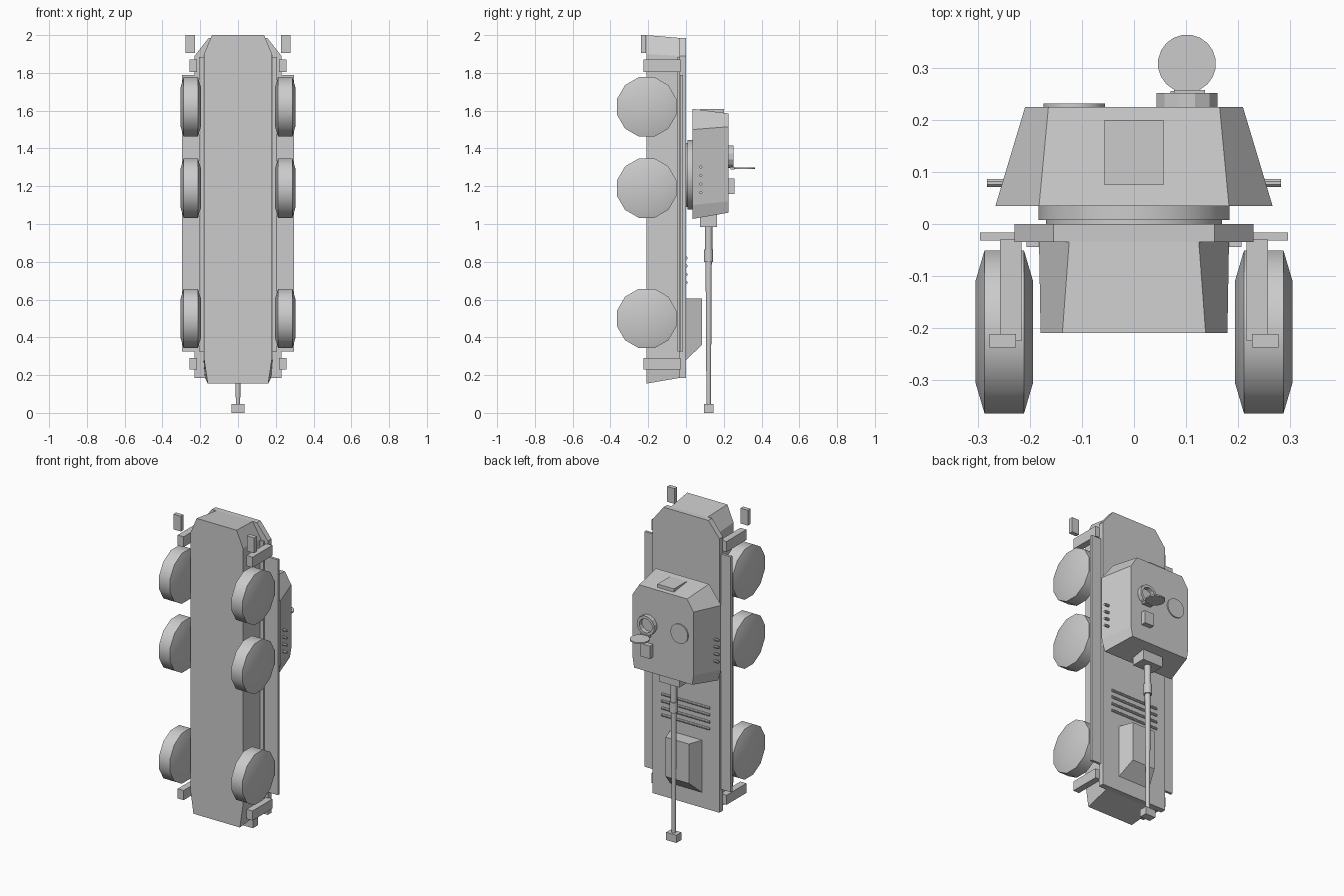
import bpy, bmesh, math
from mathutils import Matrix, Vector

if "Cube" in bpy.data.objects:
    bpy.data.objects.remove(bpy.data.objects["Cube"])

paint = bpy.data.materials.new("plain grey")
paint.diffuse_color = (0.6, 0.6, 0.6, 1)
paint.use_nodes = True
paint.node_tree.nodes["Principled BSDF"].inputs["Base Color"].default_value = paint.diffuse_color


def finish(name, bm, smooth=None):
    bmesh.ops.recalc_face_normals(bm, faces=bm.faces)
    me = bpy.data.meshes.new(name)
    bm.to_mesh(me)
    bm.free()
    ob = bpy.data.objects.new(name, me)
    bpy.context.collection.objects.link(ob)
    me.materials.append(paint)
    if smooth:
        bpy.ops.object.select_all(action='DESELECT')
        ob.select_set(True)
        bpy.context.view_layer.objects.active = ob
        bpy.ops.object.shade_smooth_by_angle(angle=math.radians(smooth))
    return ob


def box(name, x, y, z):
    bm = bmesh.new()
    bmesh.ops.create_cube(bm, size=1)
    for v in bm.verts:
        v.co = [(a + b) / 2 + c * (b - a) for (a, b), c in zip((x, y, z), v.co)]
    return finish(name, bm)


def pair(name, x, y, z):
    box(name + "_right", x, y, z)
    box(name + "_left", (-x[1], -x[0]), y, z)


def skin(name, rings, smooth=None, closed=False):
    """Join equal-length rings of points; cap the ends or close the loop."""
    bm = bmesh.new()
    rows = [[bm.verts.new(p) for p in r] for r in rings]
    pairs = list(zip(rows, rows[1:]))
    if closed:
        pairs.append((rows[-1], rows[0]))
    else:
        bm.faces.new(rows[0])
        bm.faces.new(rows[-1])
    for a, b in pairs:
        for i in range(len(a)):
            j = (i + 1) % len(a)
            bm.faces.new((a[i], a[j], b[j], b[i]))
    return finish(name, bm, smooth)


def lathe(name, centre, axis, profile, n=24, smooth=35, closed=False):
    """Turn (distance along axis, radius) pairs round an axis."""
    rot = Vector((0, 0, 1)).rotation_difference(Vector(axis)).to_matrix()
    c = Vector(centre)
    rings = []
    for d, r in profile:
        angles = [2 * math.pi * (i + 0.5) / n for i in range(n)]
        rings.append([c + rot @ Vector((r * math.cos(a), r * math.sin(a), d)) for a in angles])
    return skin(name, rings, smooth, closed)


def layers(name, levels):
    """Stack symmetric (x, z) half outlines at given heights y."""
    return skin(name, [[(x, y, z) for x, z in half] + [(-x, y, z) for x, z in reversed(half)]
                       for y, half in levels])


# hull tub and deck plate
layers("hull", [(-0.21, [(0.16, 0.155), (0.18, 0.29), (0.18, 1.9), (0.138, 2.0)]),
                (-0.035, [(0.175, 0.185), (0.183, 0.29), (0.183, 1.89), (0.125, 1.985)])])
deck = [(0.23, 0.185), (0.23, 1.89), (0.155, 1.985)]
layers("deck_plate", [(-0.035, deck), (0, deck)])

# side rails, brackets, lamps
pair("side_rail", (0.225, 0.297), (-0.032, -0.016), (0.325, 1.79))
pair("rail_support", (0.17, 0.207), (-0.044, -0.03), (0.325, 1.885))
pair("front_bracket", (0.217, 0.258), (-0.225, -0.03), (0.23, 0.29))
pair("rear_bracket", (0.217, 0.258), (-0.225, -0.03), (1.805, 1.87))
pair("rear_lamp", (0.227, 0.278), (-0.238, -0.212), (1.905, 2.0))

# wheels
R = 0.157 / math.cos(math.pi / 12)
for s in (1, -1):
    for z in (0.5, 1.19, 1.62):
        lathe("wheel", (s * 0.25, -0.208, z), (1, 0, 0),
              [(-0.055, 0.103), (-0.038, R), (0.038, R), (0.055, 0.103)], n=12, smooth=60)

# driver hood
skin("driver_hood", [
    [(-0.11, 0, 0.28), (0.11, 0, 0.28), (0.11, 0, 0.605), (-0.11, 0, 0.605)],
    [(-0.08, 0.085, 0.36), (0.08, 0.085, 0.36), (0.08, 0.085, 0.605), (-0.08, 0.085, 0.605)]])

# deck louvres
for z in (0.69, 0.733, 0.777, 0.82):
    lathe("louvre", (0, 0.001, z), (1, 0, 0), [(-0.165, 0.008), (0.165, 0.008)], n=8)

# turret ring and turret
lathe("turret_ring", (0, 0, 1.26), (0, 1, 0),
      [(-0.01, 0.17), (0.008, 0.17), (0.008, 0.185), (0.036, 0.185)], n=32)
layers("turret", [(0.035, [(0.245, 1.027), (0.267, 1.1), (0.267, 1.5), (0.183, 1.61)]),
                  (0.225, [(0.2, 1.06), (0.21, 1.12), (0.21, 1.515), (0.165, 1.585)])])
box("rear_door", (-0.057, 0.057), (0.075, 0.2), (1.585, 1.609))

# turret side studs
for s in (1, -1):
    for z in (1.167, 1.212, 1.257, 1.302):
        lathe("side_stud", (s * 0.25, 0.079, z), (s, 0, 0), [(-0.01, 0.008), (0.033, 0.008)], n=8)

# roof hatches and sight
lathe("closed_hatch", (-0.115, 0.22, 1.357), (0, 1, 0), [(0, 0.06), (0.012, 0.06)])
lathe("open_hatch_ring", (0.102, 0.22, 1.357), (0, 1, 0),
      [(0, 0.061), (0.032, 0.061), (0.032, 0.044), (0, 0.044)], n=12, smooth=20, closed=True)
lathe("open_hatch_lid", (0.102, 0.309, 1.291), (0, 0, 1), [(0, 0.056), (0.008, 0.056)], n=20)
box("lid_hinge", (0.077, 0.137), (0.235, 0.258), (1.288, 1.302))
box("roof_sight", (0.07, 0.134), (0.22, 0.256), (1.16, 1.24))

# gun
box("mantlet", (-0.07, 0.07), (0.075, 0.165), (0.985, 1.08))
lathe("gun_barrel", (0, 0.12, 0), (0, 0, 1),
      [(0.03, 0.012), (0.8, 0.017), (0.8, 0.025), (0.865, 0.025), (0.865, 0.02), (1.0, 0.02)], n=12)
box("muzzle_brake", (-0.035, 0.035), (0.096, 0.145), (0, 0.048))
